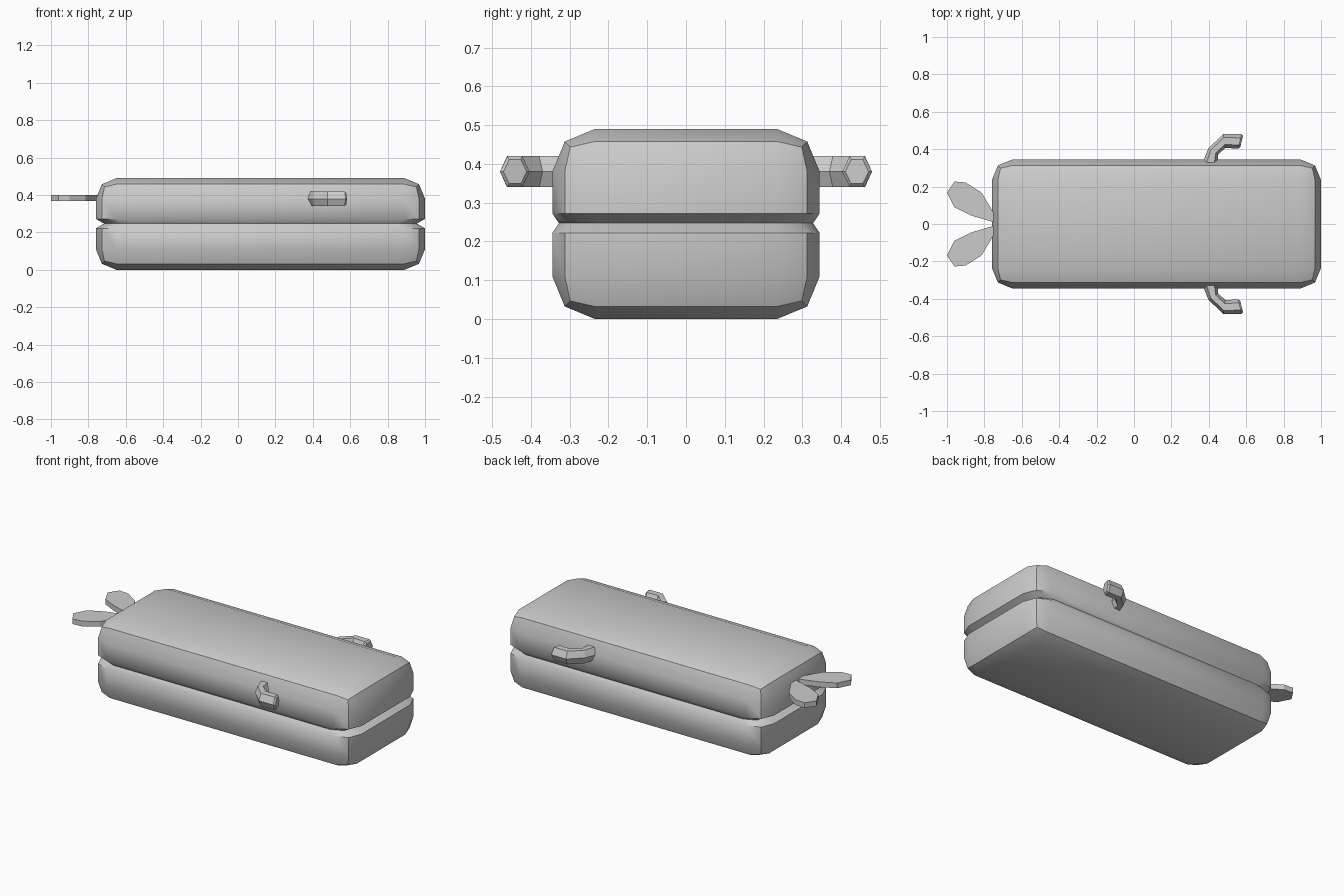
import bpy, bmesh
from mathutils import Vector, Matrix

if "Cube" in bpy.data.objects:
    bpy.data.objects.remove(bpy.data.objects["Cube"])


def make_object(name, bm, smooth=False):
    bmesh.ops.recalc_face_normals(bm, faces=bm.faces)
    mesh = bpy.data.meshes.new(name)
    bm.to_mesh(mesh)
    bm.free()
    obj = bpy.data.objects.new(name, mesh)
    bpy.context.collection.objects.link(obj)
    if smooth:
        bpy.ops.object.select_all(action='DESELECT')
        obj.select_set(True)
        bpy.context.view_layer.objects.active = obj
        bpy.ops.object.shade_smooth_by_angle(angle=0.61)
    return obj


def loft(rings):
    """Closed tube through rings of points."""
    bm = bmesh.new()
    loops = [[bm.verts.new(p) for p in ring] for ring in rings]
    n = len(loops[0])
    for a, b in zip(loops, loops[1:]):
        for i in range(n):
            j = (i + 1) % n
            bm.faces.new((a[i], a[j], b[j], b[i]))
    bm.faces.new(loops[0])
    bm.faces.new(loops[-1])
    return bm


# Body: bevelled box with a groove pinched in around the middle
CX, MID = 0.12, 0.247
bm = bmesh.new()
bmesh.ops.create_cube(bm, size=1, matrix=Matrix.Translation((CX, 0, 0.245))
                      @ Matrix.Diagonal((1.76, 0.69, 0.49, 1)))
bmesh.ops.bevel(bm, geom=bm.edges[:], offset=0.11, offset_type='OFFSET',
                segments=2, profile=0.5, affect='EDGES')
for z in (MID - 0.025, MID, MID + 0.025):
    bmesh.ops.bisect_plane(bm, geom=bm.verts[:] + bm.edges[:] + bm.faces[:],
                           plane_co=(0, 0, z), plane_no=(0, 0, 1))
for v in bm.verts:
    if abs(v.co.z - MID) < 1e-4:
        v.co.x = CX + (v.co.x - CX) * 0.95
        v.co.y *= 0.95
make_object("body", bm, smooth=True)

# Side hooks: bent hexagonal bars, given as outer point, inner point, half height
HOOK = [((0.36, 0.31), (0.45, 0.31), 0.04),
        ((0.398, 0.405), (0.449, 0.37), 0.04),
        ((0.477, 0.48), (0.488, 0.407), 0.04),
        ((0.575, 0.48), (0.557, 0.403), 0.04),
        ((0.583, 0.471), (0.568, 0.411), 0.031)]
# Tail lobes: flat leaf outline
LEAF = [(-0.74, 0.005), (-0.762, 0.013), (-0.87, 0.045), (-0.96, 0.09),
        (-1.0, 0.168), (-0.96, 0.227), (-0.9, 0.222), (-0.815, 0.168),
        (-0.767, 0.088), (-0.74, 0.04)]

for side, label in ((1, "left"), (-1, "right")):
    rings = []
    for outer, inner, h in HOOK:
        o, i = Vector(outer), Vector(inner)
        q1, q3 = o.lerp(i, 0.25), o.lerp(i, 0.75)
        rings.append([(p.x, p.y * side, 0.38 + dz) for p, dz in
                      ((o, 0), (q1, h), (q3, h), (i, 0), (q3, -h), (q1, -h))])
    make_object(label + "_hook", loft(rings))
    make_object(label + "_tail_lobe",
                loft([[(x, y * side, z) for x, y in LEAF] for z in (0.368, 0.4)]))
